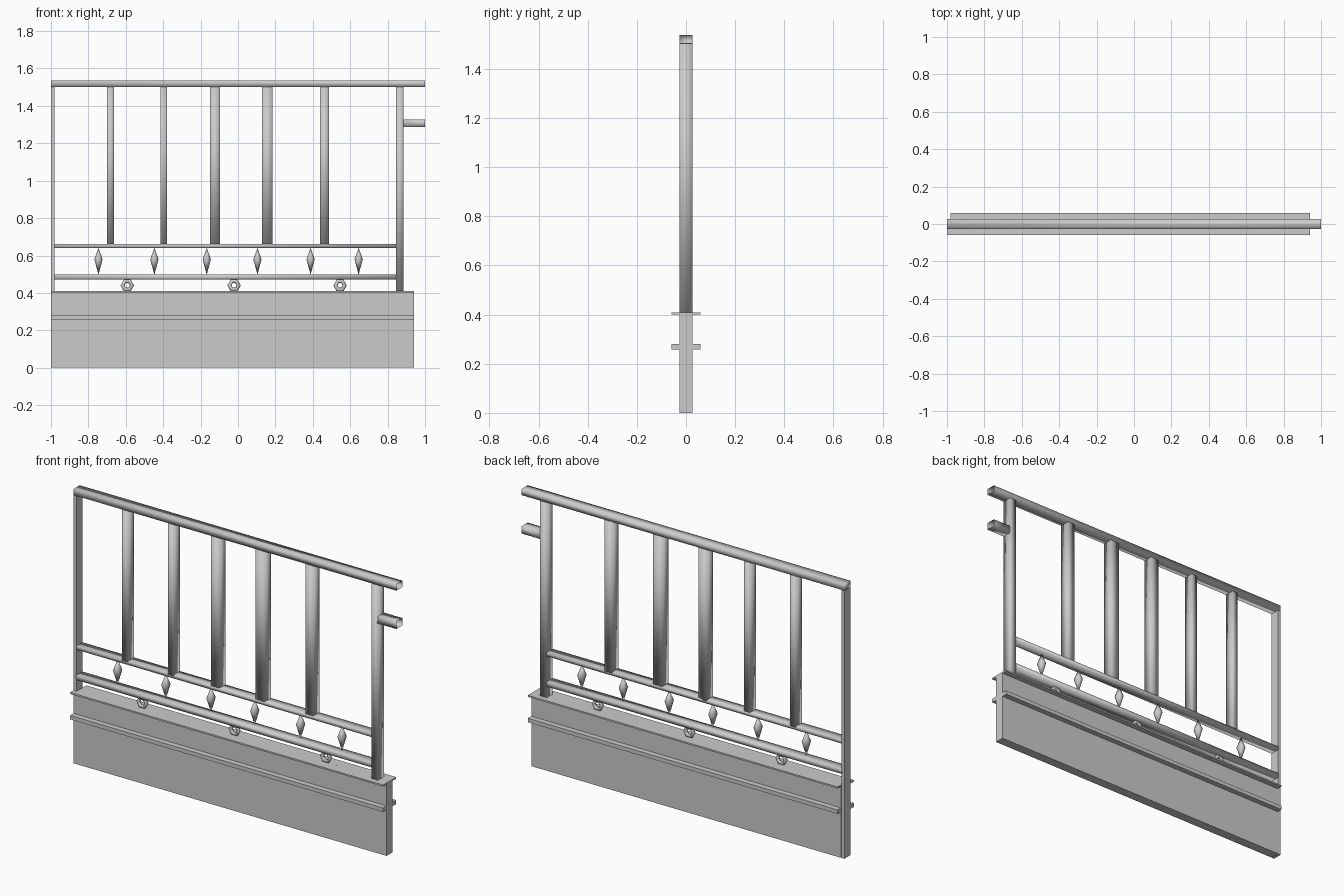
import bpy, bmesh, math
from mathutils import Matrix

if "Cube" in bpy.data.objects:
    bpy.data.objects.remove(bpy.data.objects["Cube"])

W = 0.027  # half thickness of the fence


def finish(bm, name, smooth):
    bmesh.ops.recalc_face_normals(bm, faces=bm.faces)
    me = bpy.data.meshes.new(name)
    for f in bm.faces:
        f.smooth = smooth
    bm.to_mesh(me)
    bm.free()
    ob = bpy.data.objects.new(name, me)
    bpy.context.collection.objects.link(ob)
    return ob


def box(name, x0, x1, y0, y1, z0, z1, smooth=False, open_right=False):
    bm = bmesh.new()
    m = Matrix.Translation(((x0 + x1) / 2, (y0 + y1) / 2, (z0 + z1) / 2)) \
        @ Matrix.Diagonal((x1 - x0, y1 - y0, z1 - z0, 1))
    bmesh.ops.create_cube(bm, size=1, matrix=m)
    bmesh.ops.recalc_face_normals(bm, faces=bm.faces)
    if open_right:
        bm.normal_update()
        ends = [f for f in bm.faces if f.normal.x > 0.9]
        bmesh.ops.delete(bm, geom=ends, context='FACES_ONLY')
    return finish(bm, name, smooth)


# Base panel with its two ledges
box("base_panel", -0.98, 0.94, -W, W, 0, 0.405)
box("base_front_skin", -1.0, -0.98, -W, -W + 0.002, 0, 0.405)
for name, z0, z1 in (("top_ledge", 0.40, 0.409), ("lower_ledge", 0.258, 0.28)):
    box(name + "_front", -1.0, 0.94, -0.058, 0, z0, z1)
    box(name + "_back", -0.98, 0.94, 0, 0.058, z0, z1)

# End posts
box("left_post", -1.0, -0.982, -W, W, 0, 1.502)
box("right_post", 0.845, 0.886, -W, W, 0.405, 1.502, True)

# Horizontal rails, hollow where they reach the next panel
box("top_rail", -1.0, 1.0, -W, W, 1.502, 1.537, True, True)
box("connector_stub", 0.88, 1.0, -W, W, 1.287, 1.328, True, True)
box("middle_rail", -0.985, 0.85, -W, W, 0.641, 0.662, True)
box("lower_rail", -0.985, 0.85, -W, W, 0.471, 0.498, True)

# Upright bars of uneven width
for x, w in ((-0.682, 0.037), (-0.397, 0.037), (-0.123, 0.053),
             (0.157, 0.057), (0.462, 0.048)):
    box("upright_bar", x - w / 2, x + w / 2, -W, W, 0.655, 1.504, True)

# Pointed spindles between the two lower rails
for x in (-0.746, -0.447, -0.167, 0.104, 0.388, 0.645):
    bm = bmesh.new()
    ring = [bm.verts.new((x + 0.022 * math.cos(a), 0.027 * math.sin(a), 0.58))
            for a in (i * math.tau / 8 for i in range(8))]
    tips = [bm.verts.new((x, 0, z)) for z in (0.497, 0.641)]
    for i in range(8):
        for t in tips:
            bm.faces.new((ring[i], ring[(i + 1) % 8], t))
    finish(bm, "spindle", True)

# Six-sided rings under the lower rail
for x in (-0.592, -0.021, 0.546):
    bpy.ops.mesh.primitive_torus_add(major_segments=6, minor_segments=6,
                                     major_radius=0.025, minor_radius=0.011,
                                     location=(x, 0, 0.44),
                                     rotation=(math.pi / 2, 0, 0))
    bpy.context.object.name = "ring"
    bpy.ops.object.shade_smooth()
